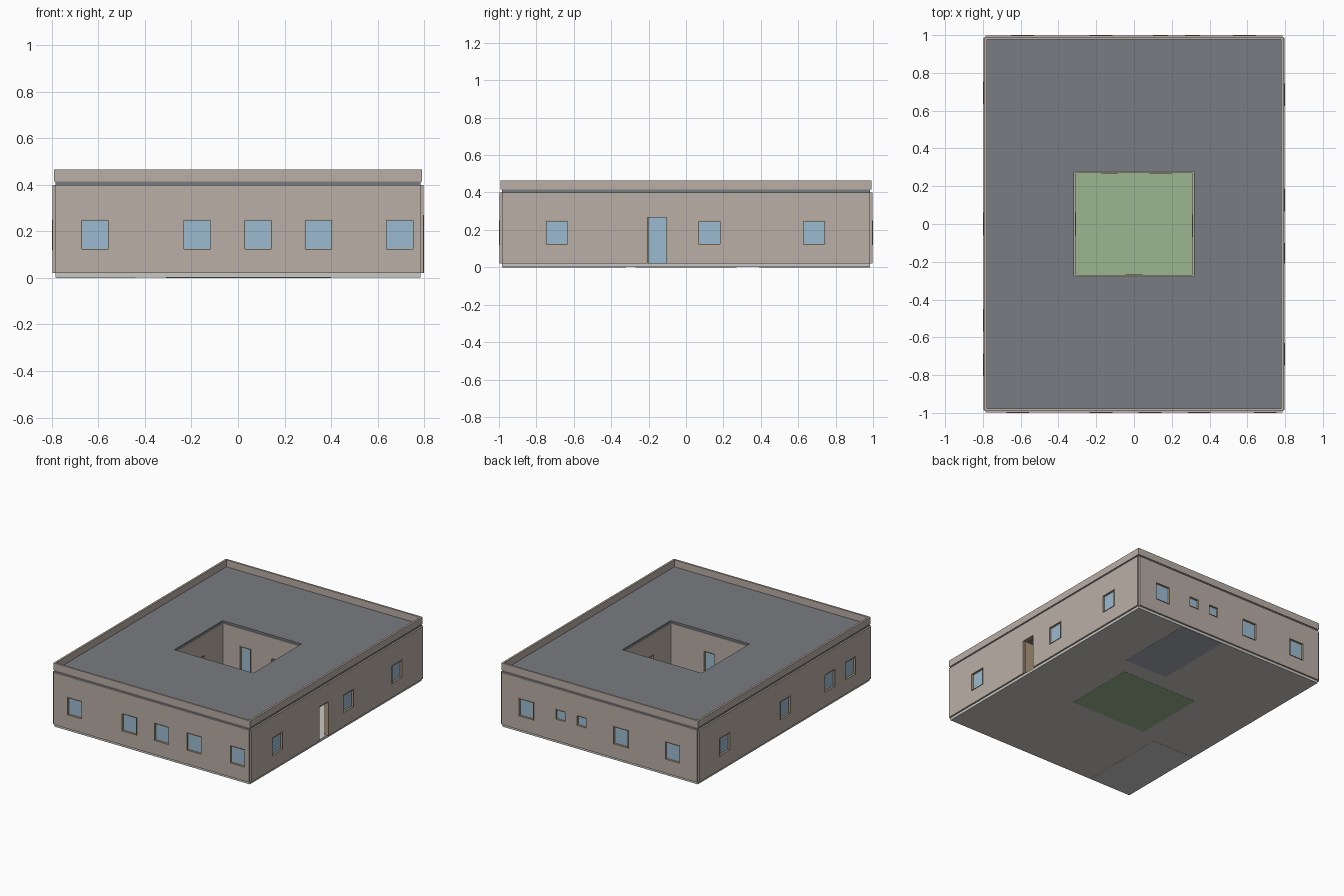
import bpy, bmesh
from mathutils import Matrix, Vector

if "Cube" in bpy.data.objects:
    bpy.data.objects.remove(bpy.data.objects["Cube"])


def mat(name, r, g, b):
    m = bpy.data.materials.new(name)
    m.diffuse_color = (r, g, b, 1)
    m.use_nodes = True
    m.node_tree.nodes["Principled BSDF"].inputs["Base Color"].default_value = m.diffuse_color
    return m


WALL = mat("stucco", 0.49, 0.43, 0.38)
ROOF = mat("roofing", 0.19, 0.20, 0.22)
GLASS = mat("glass", 0.33, 0.50, 0.64)
WOOD = mat("wood", 0.42, 0.32, 0.20)
GRASS = mat("grass", 0.33, 0.47, 0.28)
FLOOR = mat("floor", 0.60, 0.58, 0.55)
TILE = mat("tile", 0.40, 0.41, 0.46)
STONE = mat("stone", 0.68, 0.68, 0.67)


def boxes(name, spans, material):
    """One object from boxes given as (x0, x1, y0, y1, z0, z1)."""
    bm = bmesh.new()
    for x0, x1, y0, y1, z0, z1 in spans:
        x0, x1 = sorted((x0, x1))
        y0, y1 = sorted((y0, y1))
        centre = Vector(((x0 + x1) / 2, (y0 + y1) / 2, (z0 + z1) / 2))
        size = Matrix.Diagonal((x1 - x0, y1 - y0, z1 - z0, 1))
        bmesh.ops.create_cube(bm, size=1, matrix=Matrix.Translation(centre) @ size)
    me = bpy.data.meshes.new(name)
    bm.to_mesh(me)
    bm.free()
    me.materials.append(material)
    ob = bpy.data.objects.new(name, me)
    bpy.context.collection.objects.link(ob)
    return ob


def ring(ox, oy, ix, iy, z0, z1):
    """Four boxes forming a rectangular ring."""
    return [(-ox, ox, iy, oy, z0, z1), (-ox, ox, -oy, -iy, z0, z1),
            (ix, ox, -iy, iy, z0, z1), (-ox, -ix, -iy, iy, z0, z1)]


Z0, Z1, THICK = 0.02, 0.40, 0.03


def wall(name, axis, face, n, half, openings):
    """Wall along an axis; openings are (centre, width, z0, z1, has_glass)."""
    def span(u0, u1, d0, d1, z0, z1):
        a, b = face + n * d0, face + n * d1
        return (u0, u1, a, b, z0, z1) if axis == "x" else (a, b, u0, u1, z0, z1)

    solid, frame, glass = [], [], []
    u = -half
    for c, w, z0, z1, glazed in sorted(openings):
        a, b = c - w / 2, c + w / 2
        solid.append(span(u, a, -THICK, 0, Z0, Z1))
        solid.append(span(a, b, -THICK, 0, z1, Z1))
        if z0 > Z0:
            solid.append(span(a, b, -THICK, 0, Z0, z0))
            frame.append(span(a, b, -THICK, 0.003, z0, z0 + 0.004))
        frame += [span(a, a + 0.004, -THICK, 0.003, z0, z1),
                  span(b - 0.004, b, -THICK, 0.003, z0, z1),
                  span(a, b, -THICK, 0.003, z1 - 0.004, z1)]
        if glazed:
            glass.append(span(a, b, -0.018, -0.012, z0, z1))
        u = b
    solid.append(span(u, half, -THICK, 0, Z0, Z1))
    boxes(name, solid, WALL)
    boxes(name + "_frames", frame, WOOD)
    boxes(name + "_glass", glass, GLASS)


def window(c):
    return (c, 0.12, 0.12, 0.25, True)


def small_window(c):
    return (c, 0.08, 0.175, 0.25, True)


def door(c, w=0.09, glazed=True):
    return (c, w, Z0, 0.27, glazed)


# Outer walls, with notched corners
wall("front_wall", "x", -0.997, -1, 0.785,
     [window(c) for c in (-0.615, -0.175, 0.085, 0.345, 0.695)])
wall("back_wall", "x", 0.997, 1, 0.785,
     [window(c) for c in (-0.59, -0.175, 0.585)] + [small_window(0.14), small_window(0.31)])
wall("right_wall", "y", 0.797, 1, 0.985,
     [window(c) for c in (-0.69, 0.125, 0.685)] + [door(-0.155, 0.11, False)])
wall("left_wall", "y", -0.797, -1, 0.985,
     [window(c) for c in (-0.745, -0.51, 0.0, 0.695)])

# Courtyard walls
CX, CY = 0.31, 0.27
wall("court_back_wall", "x", CY, -1, CX + THICK, [door(-0.13), window(0.14)])
wall("court_front_wall", "x", -CY, 1, CX + THICK, [door(0.0)])
wall("court_right_wall", "y", CX, -1, CY, [window(-0.01)])
wall("court_left_wall", "y", -CX, 1, CY, [window(0.0)])

# Entry door standing open, and the glazed panel facing it
boxes("entry_door_leaf", [(0.69, 0.785, -0.208, -0.200, Z0, 0.266)], WOOD)
boxes("hall_glass", [(0.342, 0.348, -0.205, -0.105, Z0, 0.27)], GLASS)

# Floors and lawn
boxes("floor_slab", ring(0.785, 0.985, CX, CY, 0.001, Z0), FLOOR)
boxes("lawn", [(-CX, CX, -CY, CY, 0, 0.018)], GRASS)
boxes("bath_floor", [(0.05, 0.40, 0.39, 0.98, 0, 0.021)], TILE)
boxes("utility_floor", [(-0.78, -0.44, -0.98, -0.32, 0, 0.021)], STONE)

# Partitions around the bath and utility rooms
boxes("partitions", [(x - 0.008, x + 0.008, 0.39, 0.967, Z0, Z1) for x in (0.05, 0.225, 0.40)]
      + [(0.05, 0.40, 0.382, 0.398, Z0, Z1),
         (-0.448, -0.432, -0.967, -0.32, Z0, Z1),
         (-0.767, -0.432, -0.328, -0.312, Z0, Z1)], WALL)

# Roof deck with courtyard opening, and parapet
boxes("roof_deck", ring(0.785, 0.985, CX + 0.007, CY + 0.007, 0.40, 0.415), ROOF)
boxes("parapet", ring(0.791, 0.991, 0.777, 0.977, 0.415, 0.465), WALL)
